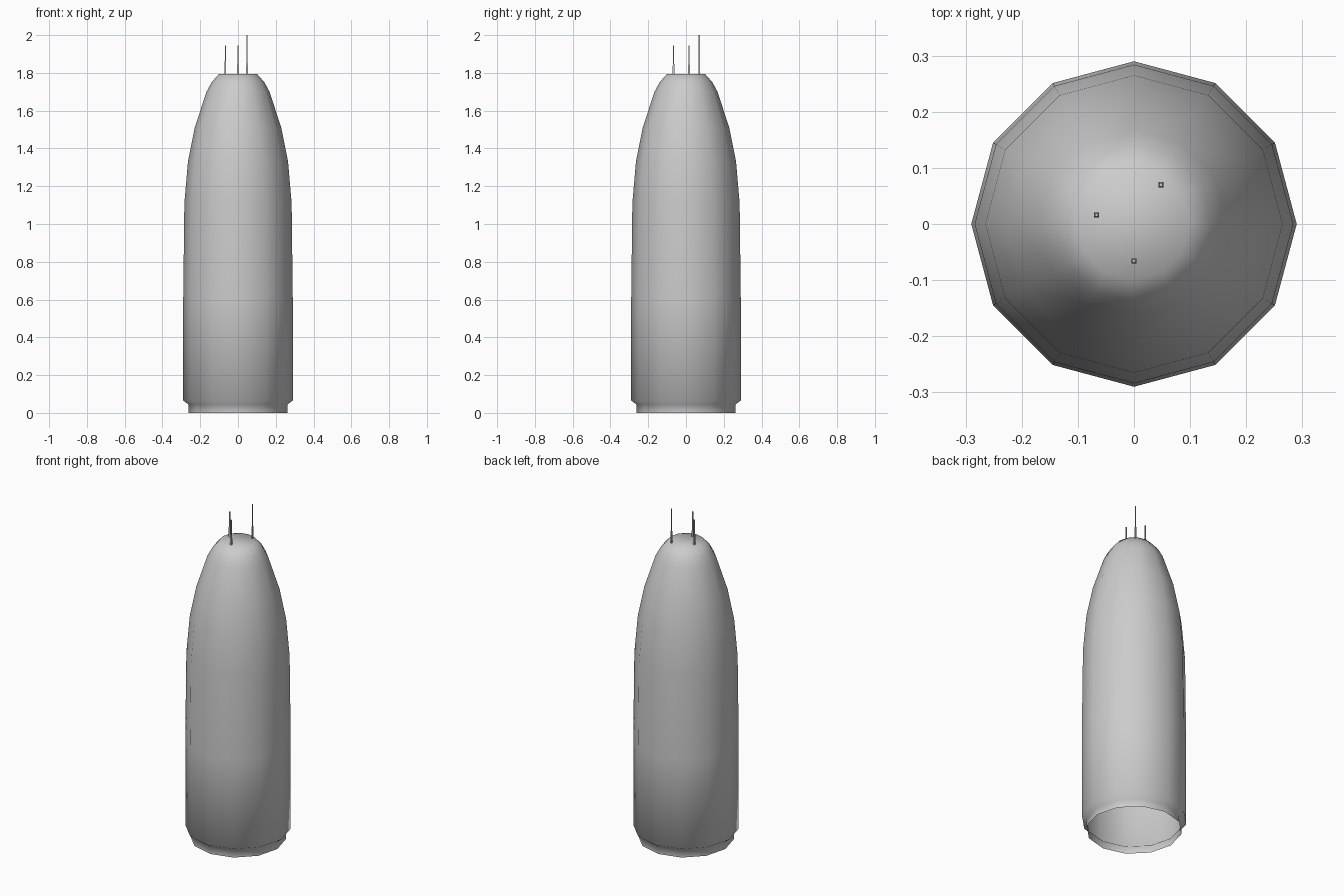
import bpy, bmesh
from math import cos, sin, pi

if "Cube" in bpy.data.objects:
    bpy.data.objects.remove(bpy.data.objects["Cube"])

SIDES = 12


def make_object(name, bm, smooth):
    bmesh.ops.recalc_face_normals(bm, faces=bm.faces)
    for f in bm.faces:
        f.smooth = smooth
    mesh = bpy.data.meshes.new(name)
    bm.to_mesh(mesh)
    bm.free()
    obj = bpy.data.objects.new(name, mesh)
    bpy.context.collection.objects.link(obj)
    return obj


def lathe(name, profile, sides, centre=(0, 0), turn=0.0, smooth=True):
    """Stack rings of (radius, z), open at the base and capped on top."""
    bm = bmesh.new()
    rings = [[bm.verts.new((centre[0] + r * cos(turn + 2 * pi * i / sides),
                            centre[1] + r * sin(turn + 2 * pi * i / sides), z))
              for i in range(sides)] for r, z in profile]
    for low, high in zip(rings, rings[1:]):
        for i in range(sides):
            j = (i + 1) % sides
            bm.faces.new((low[i], low[j], high[j], high[i]))
    bm.faces.new(rings[-1])
    return make_object(name, bm, smooth)


# Bullet-shaped tower with a recessed foot and a small flat top
lathe("tower_shell", [
    (0.263, 0.0), (0.263, 0.045), (0.29, 0.065), (0.29, 0.60),
    (0.284, 1.11), (0.265, 1.33), (0.229, 1.51), (0.167, 1.70),
    (0.14, 1.75), (0.10, 1.795)], SIDES)

# Three thin square masts on the roof, slightly thicker at the base
for k, (x, y, top) in enumerate([(-0.067, 0.016, 1.945),
                                 (0.0, -0.066, 1.945),
                                 (0.048, 0.07, 2.0)]):
    lathe(f"roof_mast_{k + 1}",
          [(0.0065, 1.79), (0.0065, 1.83), (0.004, 1.87), (0.004, top)],
          4, (x, y), pi / 4, smooth=False)
